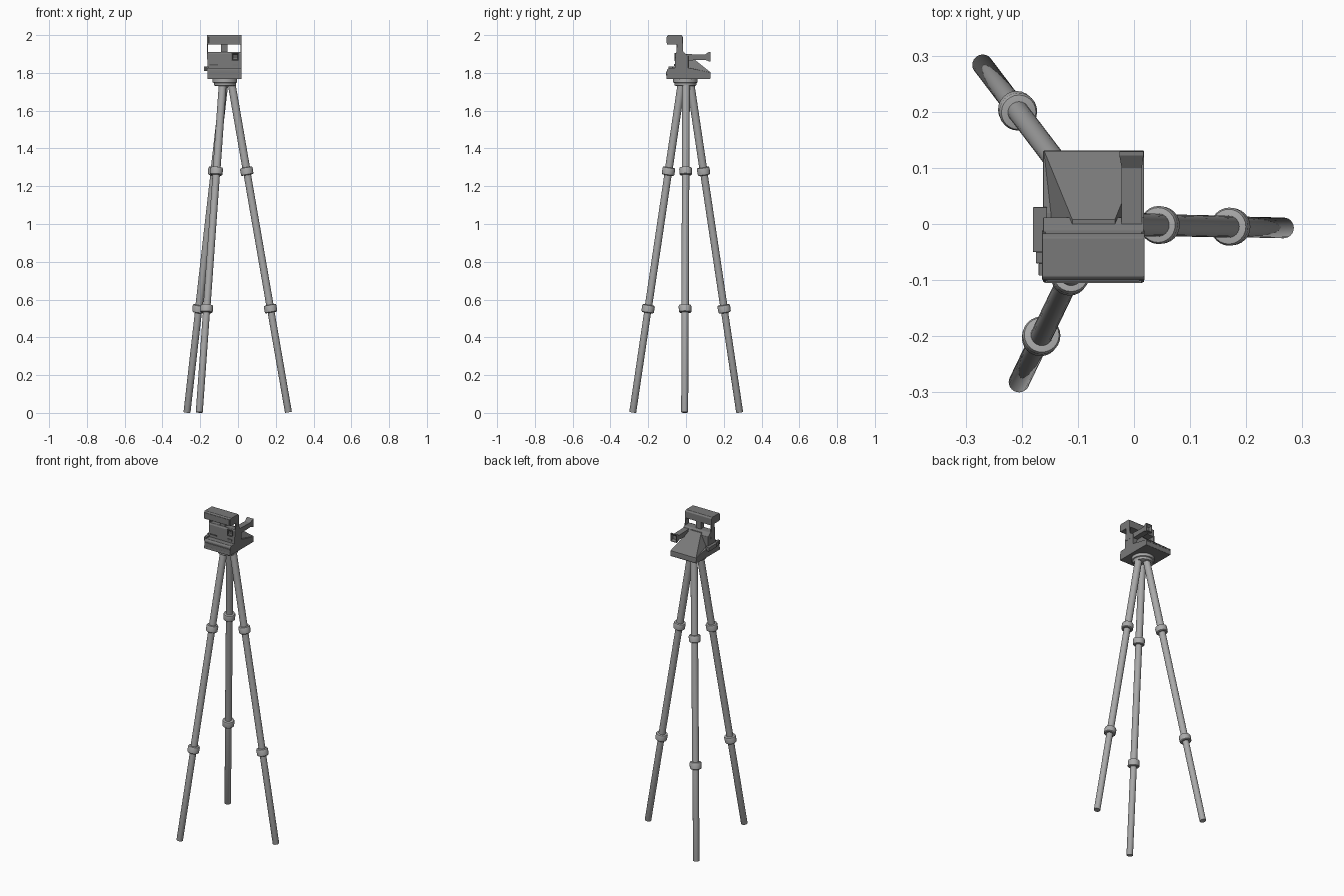
import bpy, bmesh, math
from mathutils import Vector, Matrix

if "Cube" in bpy.data.objects:
    bpy.data.objects.remove(bpy.data.objects["Cube"])

CX = -0.072  # centre line of the camera head


def shade(name, v):
    m = bpy.data.materials.new(name)
    m.diffuse_color = (v, v, v, 1)
    m.use_nodes = True
    m.node_tree.nodes["Principled BSDF"].inputs["Base Color"].default_value = m.diffuse_color
    return m


LEG, BODY, DARK = shade("leg_grey", 0.4), shade("body_dark_grey", 0.19), shade("near_black", 0.1)


def finish(name, bm, bevel=0.0, smooth=False, mat=None):
    bmesh.ops.recalc_face_normals(bm, faces=bm.faces)
    me = bpy.data.meshes.new(name)
    bm.to_mesh(me)
    bm.free()
    me.materials.append(mat or BODY)
    ob = bpy.data.objects.new(name, me)
    bpy.context.collection.objects.link(ob)
    if bevel:
        m = ob.modifiers.new("bevel", 'BEVEL')
        m.width, m.segments, m.limit_method = bevel, 2, 'ANGLE'
    if smooth:
        bpy.ops.object.select_all(action='DESELECT')
        ob.select_set(True)
        bpy.context.view_layer.objects.active = ob
        bpy.ops.object.shade_smooth_by_angle(angle=math.radians(35))
    return ob


def box(name, x0, x1, y0, y1, z0, z1, bevel=0.0, mat=None):
    bm = bmesh.new()
    bmesh.ops.create_cube(bm, size=1)
    for v in bm.verts:
        v.co = ((x0 + x1) / 2 + v.co.x * (x1 - x0), (y0 + y1) / 2 + v.co.y * (y1 - y0),
                (z0 + z1) / 2 + v.co.z * (z1 - z0))
    return finish(name, bm, bevel, mat=mat)


def side_profile(name, x0, x1, yz, bevel=0.0):
    """Extrude a (y, z) outline along x."""
    bm = bmesh.new()
    f = bm.faces.new([bm.verts.new((x0, y, z)) for y, z in yz])
    new = bmesh.ops.extrude_face_region(bm, geom=[f])['geom']
    bmesh.ops.translate(bm, vec=(x1 - x0, 0, 0), verts=[g for g in new if isinstance(g, bmesh.types.BMVert)])
    # the extrusion keeps the first face as a cap only when it is re-added
    if f.is_valid is False:
        bmesh.ops.holes_fill(bm, edges=bm.edges)
    return finish(name, bm, bevel)


def loft(name, sections, bevel=0.0, mat=None):
    """Join point loops of equal length into a closed solid."""
    bm = bmesh.new()
    rings = [[bm.verts.new(p) for p in s] for s in sections]
    for a, b in zip(rings, rings[1:]):
        for i in range(len(a)):
            j = (i + 1) % len(a)
            bm.faces.new((a[i], a[j], b[j], b[i]))
    bm.faces.new(rings[0])
    bm.faces.new(rings[-1])
    return finish(name, bm, bevel, len(rings[0]) > 8, mat)


def lathe(name, profile, origin, axis=(0, 0, 1), n=24, mat=None):
    """Revolve an (r, distance) profile about an axis."""
    rot = Matrix.Translation(origin) @ Vector((0, 0, 1)).rotation_difference(Vector(axis)).to_matrix().to_4x4()
    return loft(name, [[rot @ Vector((r * math.cos(2 * math.pi * i / n), r * math.sin(2 * math.pi * i / n), d))
                        for i in range(n)] for r, d in profile], mat=mat)


def rect_xz(x0, x1, y, z0, z1):
    return [(x0, y, z0), (x1, y, z0), (x1, y, z1), (x0, y, z1)]


# tripod legs with two clamp collars each
legs = {"right": ((-0.036, 0.0), (0.267, -0.007)),
        "back": ((-0.071, 0.022), (-0.270, 0.284)),
        "front": ((-0.080, -0.022), (-0.205, -0.282))}
for side, (top, foot) in legs.items():
    a, b = Vector((*foot, 0.003)), Vector((*top, 1.755))
    axis = (b - a).normalized()
    at = lambda z: (z - a.z) / axis.z
    lathe(side + "_leg", [(0.0175, 0), (0.0185, 0.002), (0.0185, at(0.555)), (0.0195, at(0.556)),
                          (0.0195, at(1.28)), (0.0205, at(1.281)), (0.0205, at(1.755))], a, axis, mat=LEG)
    for label, z in (("lower", 0.552), ("upper", 1.28)):
        lathe(f"{side}_leg_{label}_collar",
              [(0.019, -0.021), (0.029, -0.021), (0.033, -0.017), (0.034, 0.012), (0.031, 0.019), (0.019, 0.021)],
              a + axis * at(z), axis, mat=LEG)

# mounting disc under the camera
lathe("tripod_head", [(0.05, 1.731), (0.057, 1.734), (0.059, 1.747), (0.065, 1.75), (0.065, 1.772)],
      (CX + 0.003, -0.003, 0), n=32, mat=LEG)

# lower film housing
side_profile("film_base", -0.162, 0.018,
             [(-0.104, 1.768), (0.128, 1.768), (0.131, 1.774), (0.129, 1.802), (0.02, 1.826), (-0.092, 1.826),
              (-0.1, 1.818)], 0.002)
box("film_door_lip", -0.158, 0.014, -0.1055, -0.09, 1.785, 1.808, 0.001)

# front body block
side_profile("front_body", -0.162, 0.018,
             [(-0.06, 1.82), (0.012, 1.82), (0.012, 1.89), (-0.01, 1.908), (-0.05, 1.91), (-0.056, 1.9)], 0.002)

# tapering back shell
loft("back_shell", [[(-0.16, 0.131, 1.795), (0.016, 0.131, 1.795), (0.016, -0.005, 1.795), (-0.16, -0.005, 1.795)],
                    [(-0.16, 0.130, 1.803), (0.016, 0.130, 1.803), (0.016, -0.005, 1.803), (-0.16, -0.005, 1.803)],
                    [(-0.11, 0.008, 1.9), (-0.034, 0.008, 1.9), (-0.034, -0.005, 1.9), (-0.11, -0.005, 1.9)]])

# raised flash bar on its supports
side_profile("flash_bar", -0.164, 0.019,
             [(-0.1, 1.951), (-0.017, 1.95), (-0.017, 1.992), (-0.025, 2.0), (-0.094, 2.0), (-0.1, 1.994)], 0.002)
box("flash_window", -0.155, 0.01, -0.1025, -0.095, 1.957, 1.991, 0.001)
box("flash_post", -0.09, -0.055, -0.05, -0.018, 1.9, 1.955)
for name, x in (("left_arm", -0.164), ("right_arm", 0.013)):
    side_profile("flash_" + name, x, x + 0.006,
                 [(-0.052, 1.87), (-0.012, 1.87), (-0.017, 1.955), (-0.048, 1.955)])

# viewfinder tube with flared eyepiece and front window
loft("viewfinder", [rect_xz(-0.022, 0.014, -0.02, 1.865, 1.9),
                    rect_xz(-0.022, 0.014, 0.1, 1.869, 1.897),
                    rect_xz(-0.026, 0.017, 0.122, 1.861, 1.911),
                    rect_xz(-0.026, 0.017, 0.129, 1.861, 1.911),
                    rect_xz(-0.022, 0.013, 0.129, 1.865, 1.907),
                    rect_xz(-0.016, 0.009, 0.115, 1.872, 1.895)])
loft("viewfinder_window", [rect_xz(-0.034, 0.004, -0.05, 1.864, 1.904),
                           rect_xz(-0.034, 0.004, -0.061, 1.864, 1.904),
                           rect_xz(-0.03, 0.0, -0.061, 1.868, 1.9),
                           rect_xz(-0.027, -0.003, -0.057, 1.871, 1.897)], mat=DARK)

# front controls
box("focus_strip", -0.15, -0.105, -0.062, -0.05, 1.84, 1.846, mat=DARK)
box("shutter_button", -0.03, 0.0, -0.063, -0.05, 1.836, 1.848, 0.001)

# side grip with stepped front
for i, (x, y0, y1) in enumerate(((-0.18, -0.05, 0.03), (-0.175, -0.07, -0.05), (-0.17, -0.092, -0.07))):
    box(f"side_grip_{i + 1}", x, -0.155, y0, y1, 1.81, 1.834, 0.0015)
